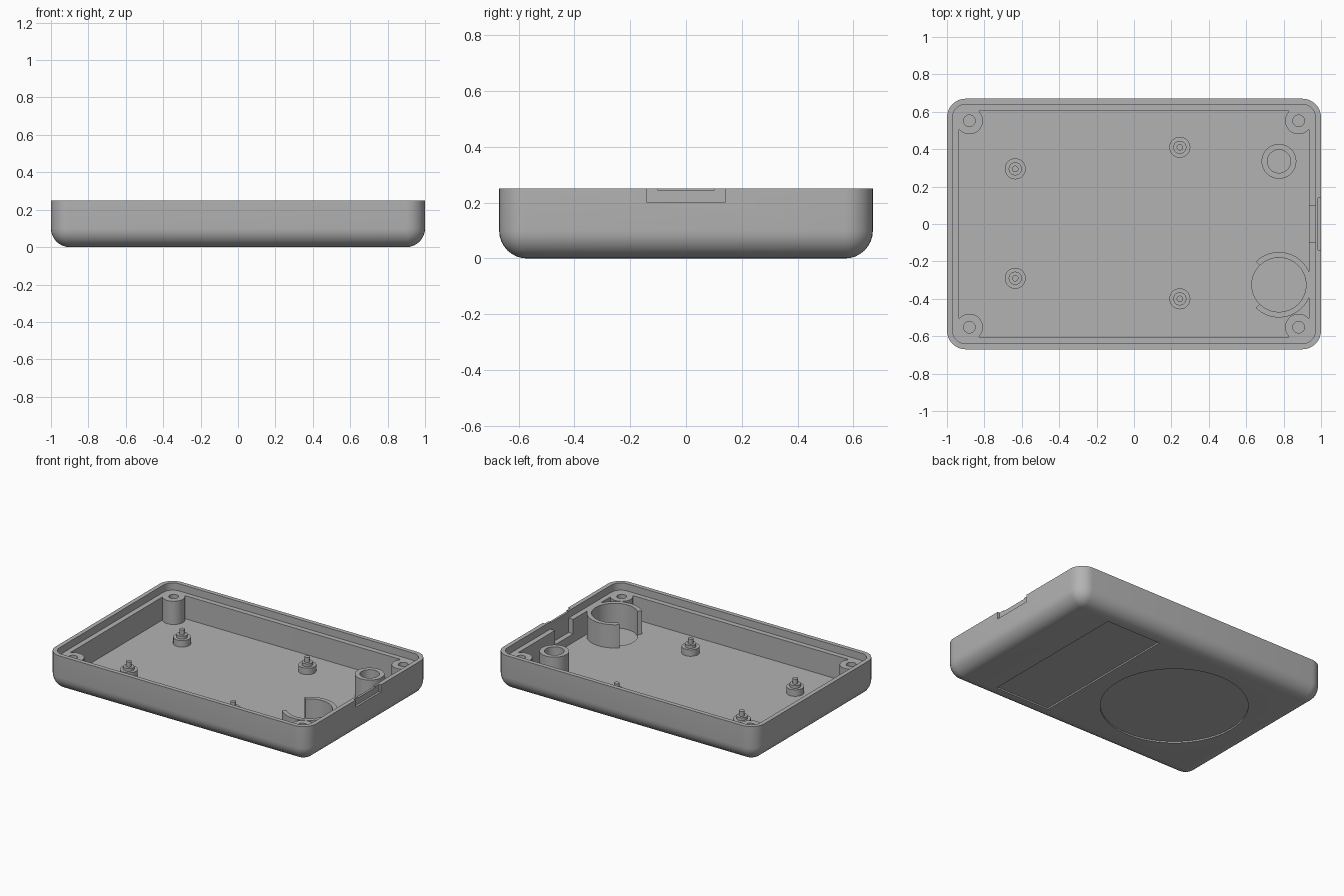
import bpy, bmesh, math

if "Cube" in bpy.data.objects:
    bpy.data.objects.remove(bpy.data.objects["Cube"])

grey = bpy.data.materials.new("grey plastic")
grey.diffuse_color = (0.45, 0.45, 0.45, 1)
grey.use_nodes = True
grey.node_tree.nodes["Principled BSDF"].inputs["Base Color"].default_value = grey.diffuse_color

HX, HY, R = 1.0, 0.67, 0.1        # half sizes and corner radius of the tray
FLOOR, LEDGE, TOP = 0.04, 0.2, 0.25


def finish(name, bm):
    bmesh.ops.remove_doubles(bm, verts=bm.verts, dist=1e-5)
    bmesh.ops.recalc_face_normals(bm, faces=bm.faces)
    mesh = bpy.data.meshes.new(name)
    bm.to_mesh(mesh)
    bm.free()
    ob = bpy.data.objects.new(name, mesh)
    bpy.context.collection.objects.link(ob)
    mesh.materials.append(grey)
    return ob


def smooth(ob):
    bpy.ops.object.select_all(action='DESELECT')
    ob.select_set(True)
    bpy.context.view_layer.objects.active = ob
    bpy.ops.object.shade_smooth_by_angle(angle=math.radians(30))


def skin(bm, loops):
    # quads between successive closed loops
    rings = [[bm.verts.new(p) for p in loop] for loop in loops]
    n = len(rings[0])
    for a, b in zip(rings, rings[1:]):
        for i in range(n):
            j = (i + 1) % n
            bm.faces.new((a[i], a[j], b[j], b[i]))
    return rings


def rounded_loop(inset, z, radius, seg=8):
    pts = []
    cx, cy = HX - inset - radius, HY - inset - radius
    for k, (sx, sy) in enumerate(((1, 1), (-1, 1), (-1, -1), (1, -1))):
        for i in range(seg + 1):
            a = math.pi / 2 * (k + i / seg)
            pts.append((sx * cx + radius * math.cos(a),
                        sy * cy + radius * math.sin(a), z))
    return pts


def lathe(name, x, y, profile, start=0, end=360, seg=40):
    # closed (r, z) profile swept about a vertical axis
    bm = bmesh.new()
    full = end - start == 360
    loops = []
    for i in range(seg + 1):
        a = math.radians(start + (end - start) * i / seg)
        loops.append([(x + r * math.cos(a), y + r * math.sin(a), z)
                      for r, z in profile])
    rings = skin(bm, loops)
    if not full:
        bm.faces.new(rings[0])
        bm.faces.new(rings[-1])
    return finish(name, bm)


def disc(name, x, y, r, z0, z1):
    bm = bmesh.new()
    loops = [[(x + r * math.cos(i * math.tau / 64), y + r * math.sin(i * math.tau / 64), z)
              for i in range(64)] for z in (z0, z1)]
    for ring in skin(bm, loops):
        bm.faces.new(ring)
    return finish(name, bm)


def box(name, x0, x1, y0, y1, z0, z1):
    bm = bmesh.new()
    loops = [[(x0, y0, z), (x1, y0, z), (x1, y1, z), (x0, y1, z)] for z in (z0, z1)]
    for ring in skin(bm, loops):
        bm.faces.new(ring)
    return finish(name, bm)


def cut(ob, cutter):
    bpy.context.view_layer.objects.active = ob
    mod = ob.modifiers.new("cut", 'BOOLEAN')
    mod.operation, mod.solver, mod.object = 'DIFFERENCE', 'EXACT', cutter
    bpy.ops.object.modifier_apply(modifier=mod.name)
    bpy.data.objects.remove(cutter)


# Tray shell: rounded underside, outer wall, lip, ledge, cavity
loops = []
for i in range(9):
    a = math.pi / 2 * i / 8
    inset = R * (1 - math.sin(a))
    loops.append(rounded_loop(inset, R * (1 - math.cos(a)), max(R - inset, 0.002)))
loops += [rounded_loop(0, TOP, R), rounded_loop(0.03, TOP, 0.07),
          rounded_loop(0.03, LEDGE, 0.07), rounded_loop(0.065, LEDGE, 0.055),
          rounded_loop(0.065, FLOOR, 0.055)]
bm = bmesh.new()
rings = skin(bm, loops)
bm.faces.new(rings[0])
bm.faces.new(rings[-1])
tray = finish("tray_shell", bm)

# Shallow pockets under the base and a round seat in the floor
cut(tray, disc("round_pocket", -0.33, 0, 0.465, -0.1, 0.01))
cut(tray, box("label_pocket", 0.25, 0.67, -0.545, 0.545, -0.1, 0.01))
cut(tray, disc("round_seat", 0.775, -0.325, 0.145, 0.03, 0.1))
# Connector opening in the right wall
cut(tray, box("outer_recess", 0.985, 1.1, -0.14, 0.14, 0.2, 0.4))
cut(tray, box("ledge_notch", 0.9, 0.97, -0.1, 0.1, 0.1, 0.4))
cut(tray, box("lip_notch", 0.9, 1.1, -0.1, 0.1, 0.243, 0.4))
smooth(tray)

# Corner screw posts
for sx in (-1, 1):
    for sy in (-1, 1):
        smooth(lathe("screw_post", sx * 0.88, sy * 0.552,
                     [(0.072, 0.03), (0.072, LEDGE + 0.001), (0.031, LEDGE + 0.001),
                      (0.031, 0.06), (0, 0.06), (0, 0.03)]))

# Stepped circuit board standoffs
for x, y in ((-0.635, 0.295), (-0.635, -0.29), (0.245, 0.41), (0.245, -0.4)):
    smooth(lathe("standoff", x, y,
                 [(0, 0.03), (0.056, 0.03), (0.056, 0.085), (0.035, 0.085),
                  (0.035, 0.105), (0.017, 0.105), (0.017, 0.14), (0, 0.14)]))

# Small round socket
smooth(lathe("small_socket", 0.775, 0.335,
             [(0.093, 0.03), (0.093, 0.19), (0.062, 0.19), (0.062, 0.03)]))

# Large open ring holder
smooth(lathe("ring_holder", 0.775, -0.325,
             [(0.175, 0.025), (0.175, LEDGE + 0.001), (0.145, LEDGE + 0.001), (0.145, 0.025)],
             start=-135, end=135))
